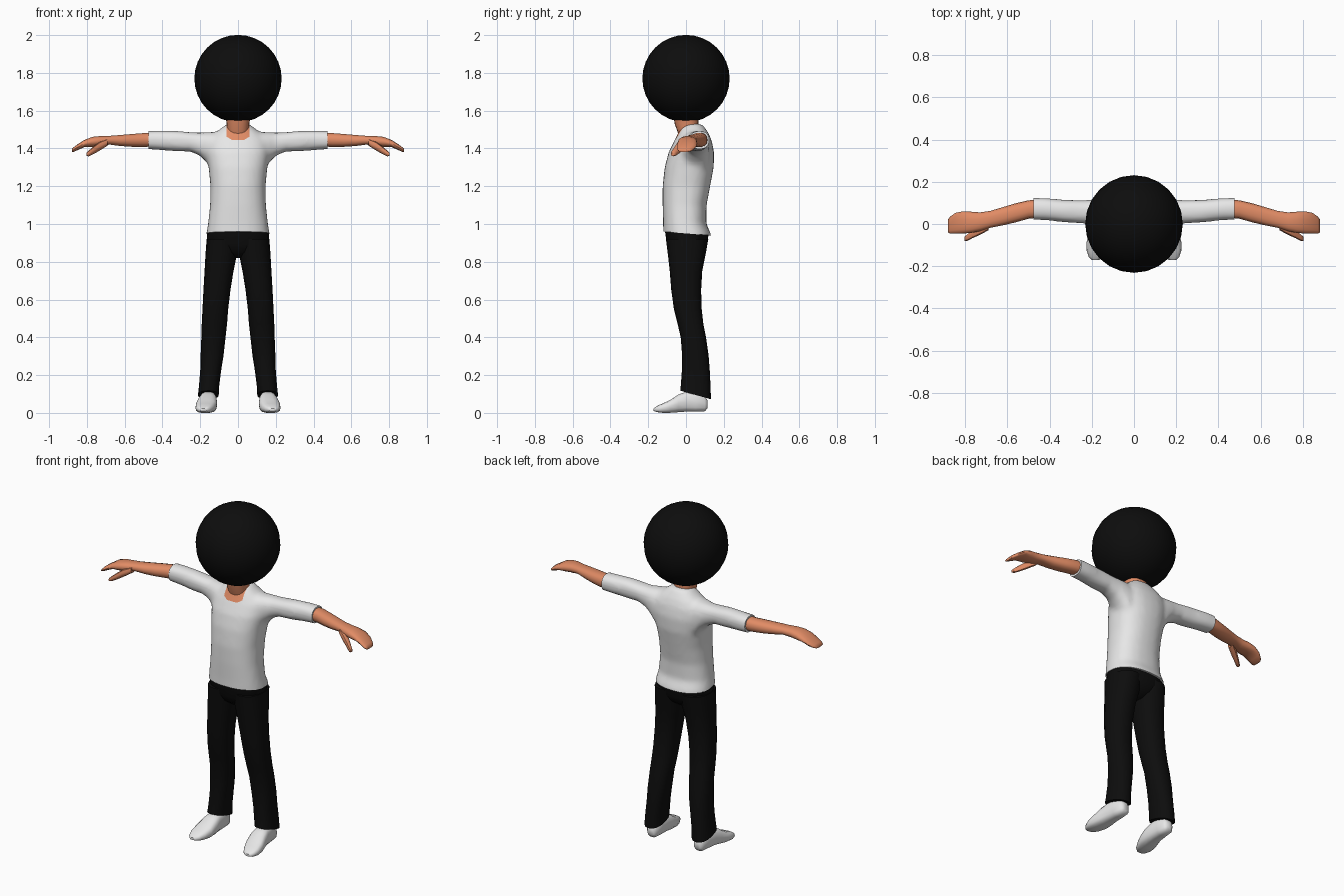
import bpy, bmesh, math
from mathutils import Vector

if "Cube" in bpy.data.objects:
    bpy.data.objects.remove(bpy.data.objects["Cube"])


def material(name, rgb):
    m = bpy.data.materials.new(name)
    m.diffuse_color = (*rgb, 1)
    m.use_nodes = True
    m.node_tree.nodes["Principled BSDF"].inputs["Base Color"].default_value = m.diffuse_color
    return m


BLACK = material("black", (0.004, 0.004, 0.004))
WHITE = material("white", (0.8, 0.8, 0.8))
SKIN = material("skin", (0.75, 0.26, 0.13))


def loft(bm, rings, axis, sides=20, power=0.85, flip=1, slant=0):
    """Skin rings (position, a_min, a_max, b_min, b_max) along an axis; flip=-1 mirrors x."""
    loops = []
    for k, (p, a0, a1, b0, b1) in enumerate(rings):
        loop = []
        for i in range(sides):
            t = 2 * math.pi * i / sides
            c, s = math.cos(t), math.sin(t)
            a = (a0 + a1) / 2 + (a1 - a0) / 2 * math.copysign(abs(c) ** power, c)
            b = (b0 + b1) / 2 + (b1 - b0) / 2 * math.copysign(abs(s) ** power, s)
            co = {'x': (p, a, b), 'y': (a, p, b), 'z': (a, b, p)}[axis]
            co = Vector(co)
            if k == 0:
                co.z += slant * (b - (b0 + b1) / 2)
            co.x *= flip
            loop.append(bm.verts.new(co))
        loops.append(loop)
    for l0, l1 in zip(loops, loops[1:]):
        for i in range(sides):
            j = (i + 1) % sides
            bm.faces.new((l0[i], l0[j], l1[j], l1[i]))
    bm.faces.new(loops[0])
    bm.faces.new(loops[-1])


def finish(bm, name, *mats, angle=50):
    bmesh.ops.recalc_face_normals(bm, faces=bm.faces)
    me = bpy.data.meshes.new(name)
    bm.to_mesh(me)
    bm.free()
    ob = bpy.data.objects.new(name, me)
    bpy.context.collection.objects.link(ob)
    for m in mats:
        me.materials.append(m)
    bpy.ops.object.select_all(action='DESELECT')
    ob.select_set(True)
    bpy.context.view_layer.objects.active = ob
    bpy.ops.object.shade_smooth_by_angle(angle=math.radians(angle))
    return ob


# Round hair covering the head
bm = bmesh.new()
bmesh.ops.create_uvsphere(bm, u_segments=24, v_segments=16, radius=0.231)
bmesh.ops.translate(bm, verts=bm.verts, vec=(0, 0, 1.77))
finish(bm, "hair", BLACK)

# Neck
bm = bmesh.new()
loft(bm, [(1.43, -.05, .05, -.03, .07), (1.49, -.058, .058, -.045, .07),
          (1.53, -.06, .06, -.06, .065), (1.6, -.07, .07, -.07, .07)], 'z')
finish(bm, "neck", SKIN)

# Shirt: torso and sleeves fused into one smooth skin
bm = bmesh.new()
loft(bm, [(.89, -.172, .172, -.118, .138), (.95, -.168, .168, -.121, .131),
          (1.0, -.159, .159, -.121, .108), (1.1, -.148, .148, -.124, .109),
          (1.2, -.146, .146, -.124, .128), (1.3, -.156, .156, -.113, .147),
          (1.38, -.168, .168, -.092, .149), (1.44, -.162, .162, -.063, .137),
          (1.48, -.125, .125, -.042, .12), (1.51, -.085, .085, -.03, .10),
          (1.53, -.06, .06, -.01, .085)], 'z', 28)
SLEEVE = [(.04, -.05, .12, 1.25, 1.49), (.13, -.04, .125, 1.27, 1.488),
          (.165, -.02, .12, 1.325, 1.486), (.2, -.002, .115, 1.36, 1.484),
          (.25, .003, .113, 1.383, 1.486), (.33, .008, .115, 1.385, 1.494),
          (.42, .018, .123, 1.392, 1.495), (.51, .02, .125, 1.398, 1.492)]
for s in (1, -1):
    loft(bm, SLEEVE, 'x', flip=s)
source = finish(bm, "shirt_source", WHITE)
mod = source.modifiers.new("fuse", 'REMESH')
mod.mode, mod.voxel_size = 'VOXEL', 0.013
mod = source.modifiers.new("relax", 'SMOOTH')
mod.factor, mod.iterations = 0.5, 6
fused = bpy.data.meshes.new_from_object(
    source.evaluated_get(bpy.context.evaluated_depsgraph_get()))
bpy.data.objects.remove(source)
bm = bmesh.new()
bm.from_mesh(fused)


def cut(co, no, remove=False):
    geom = bm.verts[:] + bm.edges[:] + bm.faces[:]
    bmesh.ops.bisect_plane(bm, geom=geom, plane_co=co, plane_no=no, clear_outer=remove)


# Trim hem and cuffs, and cap them
cut((0, 0, .95), (0, -.08, -1), True)
for s in (1, -1):
    cut((s * .475, 0, 0), (s, 0, 0), True)
bmesh.ops.holes_fill(bm, edges=[e for e in bm.edges if e.is_boundary], sides=0)
# Neckline: cut its outline into the surface, then colour inside it
for s in (1, -1):
    cut((s * .06, 0, 0), (1, 0, 0))
    cut((s * .06, 0, 1.462), (s * .6, 0, -1))
cut((0, 0, 1.446), (0, 0, 1))
for f in bm.faces:
    c = f.calc_center_median()
    inside = abs(c.x) < .06 and c.z > 1.446 and c.z > 1.462 + .6 * (abs(c.x) - .06)
    f.material_index = int(inside and c.y < .02)
finish(bm, "shirt", WHITE, SKIN)

# Trousers: hips and two legs
bm = bmesh.new()
loft(bm, [(.82, -.03, .03, -.04, .05), (.85, -.1, .1, -.08, .09),
          (.89, -.164, .164, -.1, .112), (.965, -.163, .163, -.112, .122)], 'z', 24)
LEG = [(.095, .102, .212, -.03, .132), (.14, .1, .207, -.028, .13),
       (.22, .09, .2, -.022, .126), (.3, .077, .198, -.02, .12),
       (.4, .066, .194, -.028, .106), (.47, .058, .192, -.044, .092),
       (.55, .052, .188, -.064, .083), (.65, .04, .183, -.078, .08),
       (.75, .024, .177, -.086, .086), (.84, .006, .172, -.096, .104),
       (.92, 0, .166, -.106, .118)]
for s in (1, -1):
    loft(bm, LEG, 'z', 16, flip=s, slant=-.28)
finish(bm, "trousers", BLACK)

# Forearm, mitten-shaped fingers and thumb
ARM = [(.45, .03, .115, 1.41, 1.484), (.5, .025, .112, 1.407, 1.482),
       (.56, .008, .098, 1.408, 1.477), (.62, -.006, .08, 1.412, 1.472),
       (.68, -.018, .062, 1.42, 1.467), (.73, -.034, .055, 1.412, 1.466),
       (.77, -.042, .058, 1.408, 1.462), (.81, -.045, .06, 1.408, 1.447),
       (.845, -.045, .053, 1.393, 1.425), (.87, -.045, .035, 1.381, 1.407),
       (.88, -.04, .022, 1.381, 1.396)]
THUMB = [(.69, -.03, .02, 1.415, 1.452), (.73, -.052, -.005, 1.39, 1.437),
         (.765, -.067, -.03, 1.37, 1.41), (.79, -.08, -.05, 1.358, 1.389),
         (.802, -.08, -.06, 1.36, 1.377)]
# Shoes, with toes turned slightly outward
SHOE = [(.115, .135, .175, .025, .065), (.1, .122, .188, .008, .09),
        (.05, .117, .195, .006, .11), (0, .114, .203, .006, .112),
        (-.04, .11, .213, .003, .098), (-.085, .113, .224, 0, .068),
        (-.125, .128, .225, 0, .05), (-.155, .145, .215, .004, .036),
        (-.171, .165, .2, .01, .024)]
for side, s in (("left", 1), ("right", -1)):
    bm = bmesh.new()
    loft(bm, ARM, 'x', 14, flip=s)
    loft(bm, THUMB, 'x', 8, flip=s)
    finish(bm, side + "_arm", SKIN)
    bm = bmesh.new()
    loft(bm, SHOE, 'y', 14, .7, flip=s)
    finish(bm, side + "_shoe", WHITE)
